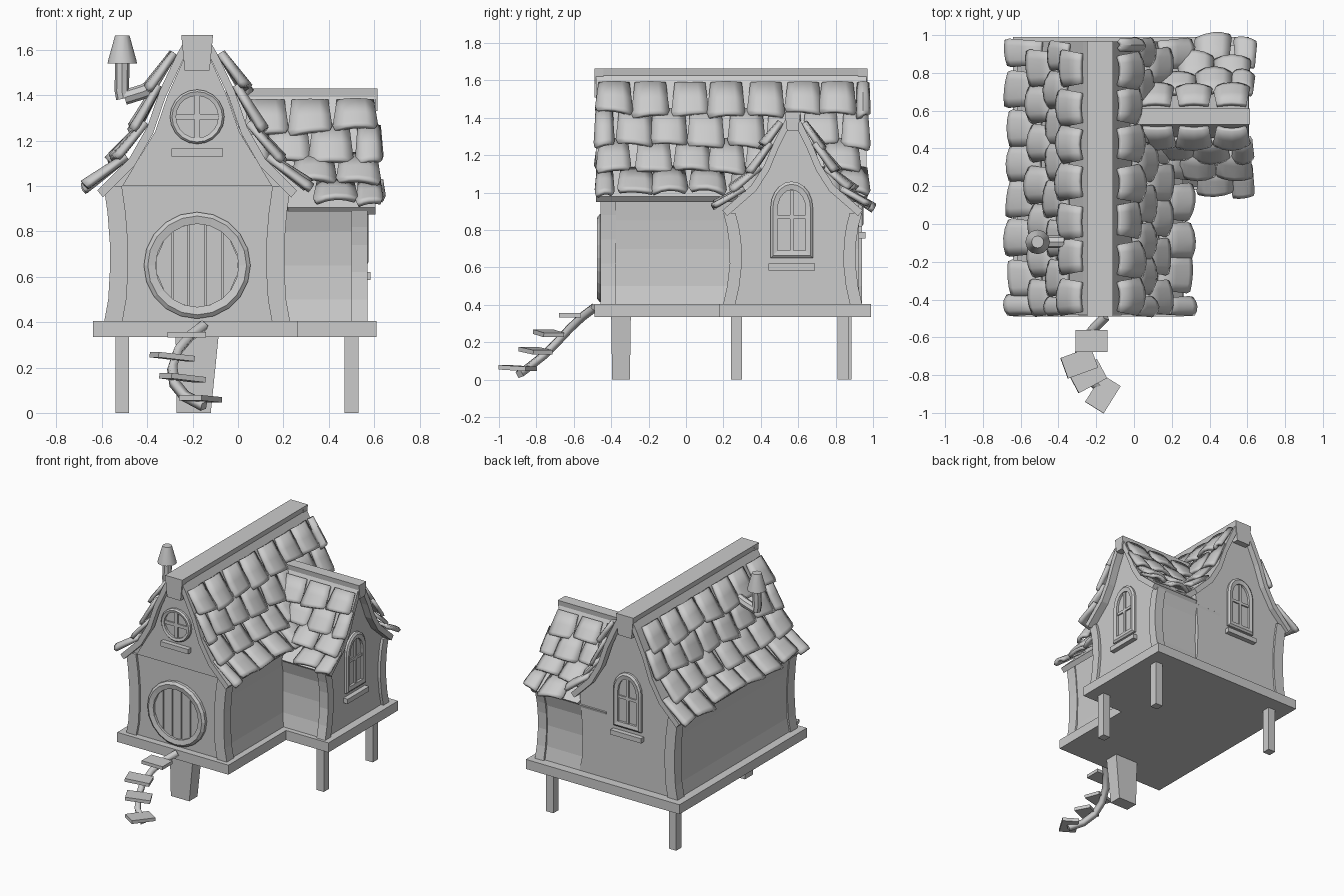
import bpy, bmesh, random
from math import sin, cos, pi, radians
from mathutils import Matrix, Vector

if "Cube" in bpy.data.objects:
    bpy.data.objects.remove(bpy.data.objects["Cube"])
random.seed(4)
CX, WY = -0.18, 0.57          # centre lines of main house and side wing


def finish(name, bm, smooth=None):
    bmesh.ops.recalc_face_normals(bm, faces=bm.faces)
    me = bpy.data.meshes.new(name)
    bm.to_mesh(me)
    bm.free()
    if smooth:
        me.shade_smooth()
        me.set_sharp_from_angle(angle=radians(smooth))
    ob = bpy.data.objects.new(name, me)
    bpy.context.collection.objects.link(ob)
    return ob


def facing(x, y, z, yaw):     # local x = right, y = up, z = outward
    return (Matrix.Translation((x, y, z)) @ Matrix.Rotation(radians(yaw), 4, 'Z')
            @ Matrix.Rotation(pi / 2, 4, 'X'))


def loft(name, loops, m, caps=True, smooth=None):
    bm = bmesh.new()
    rings = [[bm.verts.new(m @ Vector(p)) for p in lp] for lp in loops]
    n = len(rings[0])
    for a, b in zip(rings, rings[1:]):
        for i in range(n):
            bm.faces.new((a[i], a[(i + 1) % n], b[(i + 1) % n], b[i]))
    if caps:
        bm.faces.new(rings[0])
        bm.faces.new(rings[-1])
    return finish(name, bm, smooth)


def prism(name, pts, m, z0, z1):
    return loft(name, [[(x, y, z) for x, y in pts] for z in (z0, z1)], m)


def rect(x0, x1, y0, y1):
    return [(x0, y0), (x1, y0), (x1, y1), (x0, y1)]


def sym(half):                # right half profile, bottom to top -> closed outline
    return half + [(-x, y) for x, y in reversed(half)]


def frame(name, outer, inner, m, d):
    mid = [((a + 2 * c) / 3, (b + 2 * e) / 3) for (a, b), (c, e) in zip(inner, outer)]
    lift = lambda pts, z: [(x, y, z) for x, y in pts]
    loft(name, [lift(outer, -.02), lift(outer, d * .6), lift(mid, d), lift(inner, d * .8),
                lift(inner, -.02)], m, caps=False)


def tube(name, pts, r, res, smooth=None):
    cu = bpy.data.curves.new(name, 'CURVE')
    cu.dimensions, cu.bevel_depth, cu.bevel_resolution, cu.use_fill_caps = '3D', r, res, True
    sp = cu.splines.new('POLY')
    sp.points.add(len(pts) - 1)
    for p, c in zip(sp.points, pts):
        p.co = (*c, 1)
    tmp = bpy.data.objects.new(name + "_path", cu)
    bm = bmesh.new()
    bpy.context.collection.objects.link(tmp)
    bpy.context.view_layer.update()
    bm.from_mesh(tmp.to_mesh())
    bpy.data.objects.remove(tmp)
    finish(name, bm, smooth)


MAIN, WING, FLAT = facing(CX, 0, 0, 0), facing(0, WY, 0, 90), Matrix.Identity(4)

# platform and legs
prism("platform", [(-.64, -.49), (.265, -.49), (.265, .18), (.61, .18), (.61, .99), (-.64, .99)],
      FLAT, .335, .405)
for name, x, y in (("leg_wing_front", .5, .27), ("leg_back_right", .5, .84), ("leg_back_left", -.51, .855)):
    prism(name, rect(x - .03, x + .03, y - .03, y + .03), FLAT, 0, .345)
loft("leg_front", [[(x, y, 0) for x, y in rect(-.27, -.12, -.395, -.3)],
                   [(x, y, .345) for x, y in rect(-.275, -.085, -.4, -.295)]], FLAT)

# bodies with pinched walls and swept gables
gable = [(.40, 1.0), (.27, 1.10), (.185, 1.24), (.13, 1.40), (.05, 1.58)]
prism("main_body", sym([(.40, .40), (.38, .5), (.375, .7), (.385, .85)] + gable), MAIN, -.925, .44)
prism("front_gable_panel", sym([(.33, 1.0)] + gable[1:]), MAIN, .40, .45)
prism("wing_body", sym([(.355, .40), (.335, .5), (.325, .65), (.335, .8), (.36, .89), (.2, 1.02),
                        (.125, 1.13), (.075, 1.26), (.025, 1.37)]), WING, 0, .55)


# curved corner posts
def post(name, prof, w, s, m, z0, z1):
    prism(name, [(s * x, z) for x, z in prof] + [(s * (x - w), z) for x, z in reversed(prof)], m, z0, z1)


MP = [(.41, .40), (.392, .5), (.385, .62), (.385, .75), (.395, .88), (.412, 1.0)]
WP = [(.372, .40), (.35, .5), (.336, .62), (.34, .74), (.352, .82), (.37, .89)]
for s, tag in ((-1, "left"), (1, "right")):
    post("front_post_" + tag, MP, .08, s, MAIN, .375, .457)
    post("wing_post_" + tag, WP, .065, s, WING, .50, .57)
post("back_post_left", MP, .08, -1, MAIN, -.94, -.86)

# roof decks
MR = [(.05, 1.65), (.09, 1.58), (.165, 1.42), (.22, 1.26), (.30, 1.12), (.44, .98)]
WR = [(.025, 1.42), (.05, 1.37), (.10, 1.27), (.15, 1.15), (.22, 1.04), (.375, .905)]


def main_d(z):                # half width of main roof at height z
    for (d0, z0), (d1, z1) in zip(MR, MR[1:]):
        if z >= z1:
            return d0 + (d1 - d0) * (z0 - z) / (z0 - z1)
    return MR[-1][0]


def deck(name, prof, s, m, z0, z1):
    return prism(name, [(s * d, z) for d, z in prof] +
                 [(s * (d - .025), z - .03) for d, z in reversed(prof)], m, z0, z1)


for s, tag in ((-1, "a"), (1, "b")):
    deck("main_roof_deck_" + tag, MR, s, MAIN, -.965, .48)
    for v in deck("wing_roof_deck_" + tag, WR, s, WING, 0, .605).data.vertices:
        if v.co.x < .3:
            v.co.x = CX + main_d(v.co.z) - .04


# shingles
def along(prof, s):
    for i, (a, b) in enumerate(zip(prof, prof[1:])):
        a, b = Vector(a), Vector(b)
        n = (b - a).length
        if s <= n or i == len(prof) - 2:
            return a + (b - a) * (s / n)
        s -= n


def shingles(name, prof, rows, lo, hi, pitch, place, keep):
    bm = bmesh.new()
    total = sum((Vector(b) - Vector(a)).length for a, b in zip(prof, prof[1:]))
    step = total / rows
    for r in range(rows):
        for i in range(int((hi - lo) / pitch) + 2):
            a = lo + (i - .5 * (r % 2)) * pitch + random.uniform(-.015, .015)
            b = min(a + pitch, hi + random.uniform(0, .02))
            a = max(a, lo - random.uniform(0, .015))
            if b - a < .06:
                continue
            top = along(prof, max(0, r * step - .02))
            bot = along(prof, (r + 1) * step + random.uniform(.005, .035))
            mid, w = (a + b) / 2, (b - a) / 2
            if not keep(mid, (top.y + bot.y) / 2):
                continue
            t = bot - top
            n = Vector((-t.y, t.x)).normalized()
            tilt, arch = random.uniform(-.07, .07), random.uniform(.012, .034)
            lift = random.uniform(.022, .035)
            grid = []
            for v in (0, .5, .88, 1):
                row = []
                for u in (-1, -.5, 0, .5, 1):
                    wid = w * (.8 + .2 * v) * (.88 if v == 1 else 1)
                    p = top + t * (v + tilt * u * v) + n * (.008 + lift * v + arch * (1 - u * u) * (.5 + .5 * v))
                    row.append(bm.verts.new(place(p.x, p.y, mid + u * wid)))
                grid.append(row)
            for p, q in zip(grid, grid[1:]):
                for k in range(4):
                    bm.faces.new((p[k], p[k + 1], q[k + 1], q[k]))
    mod = finish(name, bm, 35).modifiers.new("thickness", 'SOLIDIFY')
    mod.thickness, mod.offset = .024, 0


for s, tag in ((-1, "a"), (1, "b")):
    shingles("main_shingles_" + tag, MR[1:], 4, -.48, .97, .2,
             lambda d, z, a: (CX + s * d, a, z), lambda a, z: True)
    shingles("wing_shingles_" + tag, WR[1:], 4, .03, .63, .195,
             lambda d, z, a: (a, WY + s * d, z), lambda a, z: a > CX + main_d(z) - .02)

# ridge beams with keystone ends
prism("main_ridge", sym([(.06, 1.60), (.07, 1.665)]), MAIN, -.965, .485)
prism("wing_ridge", sym([(.038, 1.39), (.042, 1.43)]), WING, .01, .612)
for name, z0, z1 in (("front_keystone", .44, .49), ("back_keystone", -.97, -.92)):
    prism(name, sym([(.055, 1.51), (.07, 1.665)]), MAIN, z0, z1)
prism("wing_keystone", sym([(.03, 1.33), (.042, 1.43)]), WING, .565, .615)


# round door
def circle(r, n):
    return [(r * cos(2 * pi * i / n), r * sin(2 * pi * i / n)) for i in range(n)]


door = facing(CX, -.44, .65, 0)
frame("door_frame", circle(.235, 20), circle(.183, 20), door, .035)
prism("door_backing", circle(.186, 20), door, -.01, .004)
for i in range(5):
    x0, x1 = -.183 + .0732 * i + .003, -.183 + .0732 * (i + 1) - .003
    h = [(max(0, .183 ** 2 - x * x)) ** .5 for x in (x0, (x0 + x1) / 2, x1)]
    xs = (x0, (x0 + x1) / 2, x1)
    prism("door_plank_%d" % i, [(x, -y) for x, y in zip(xs, h)] + [(x, y) for x, y in zip(xs[::-1], h[::-1])],
          door, 0, .012)

# round gable window
rw = facing(CX, -.45, 1.305, 0)
frame("round_window_frame", circle(.12, 20), circle(.093, 20), rw, .025)
prism("round_window_pane", circle(.095, 20), rw, -.01, .003)
prism("round_window_bar_v", rect(-.012, .012, -.094, .094), rw, 0, .014)
prism("round_window_bar_h", rect(-.094, .094, -.012, .012), rw, 0, .013)
prism("round_window_sill", rect(-.113, .113, -.175, -.14), rw, -.02, .035)


# arched windows
def arch(w, y0, spring, top):
    return [(w, y0)] + [(w * cos(pi * i / 10), spring + (top - spring) * sin(pi * i / 10))
                        for i in range(11)] + [(-w, y0)]


for tag, m in (("wing", facing(.55, WY - .005, .65, 90)), ("back", facing(CX, .925, .82, 180))):
    frame(tag + "_window_frame", arch(.113, 0, .27, .41), arch(.075, .04, .26, .365), m, .025)
    prism(tag + "_window_pane", arch(.078, .03, .26, .368), m, -.01, .003)
    prism(tag + "_window_bar_v", rect(-.01, .01, .03, .362), m, 0, .014)
    prism(tag + "_window_bar_h", rect(-.077, .077, .21, .23), m, 0, .013)
    prism(tag + "_window_sill", rect(-.125, .125, -.065, -.03), m, -.02, .035)

# bent stovepipe with cone cap
tube("stovepipe", [(-.36, -.095, 1.44), (-.42, -.095, 1.415), (-.50, -.095, 1.39)], .033, 2, 40)
tube("stovepipe_upright", [(-.505, -.095, 1.385), (-.512, -.095, 1.42), (-.51, -.095, 1.56)], .032, 2, 40)
loft("stovepipe_cap", [[(x - .51, y - .095, z) for x, y in circle(r, 12)]
                       for r, z in ((.03, 1.545), (.065, 1.54), (.062, 1.555), (.032, 1.663))], FLAT, smooth=40)

# curved stair
tube("stair_stringer", [(-.15, -.49, .385), (-.21, -.55, .34), (-.265, -.62, .275), (-.29, -.69, .20),
                        (-.28, -.76, .13), (-.235, -.83, .075), (-.15, -.89, .03)], .026, 0)
for i, (x, y, z, yaw, roll) in enumerate(((-.225, -.62, .345, 0, 0), (-.29, -.735, .248, 20, 6),
                                          (-.245, -.805, .155, 28, 6), (-.165, -.9, .062, 58, 3))):
    m = (Matrix.Translation((x, y, z)) @ Matrix.Rotation(radians(yaw), 4, 'Z')
         @ Matrix.Rotation(radians(roll), 4, 'Y'))
    prism("stair_step_%d" % i, rect(-.085, .085, -.058, .058), m, -.012, .012)
